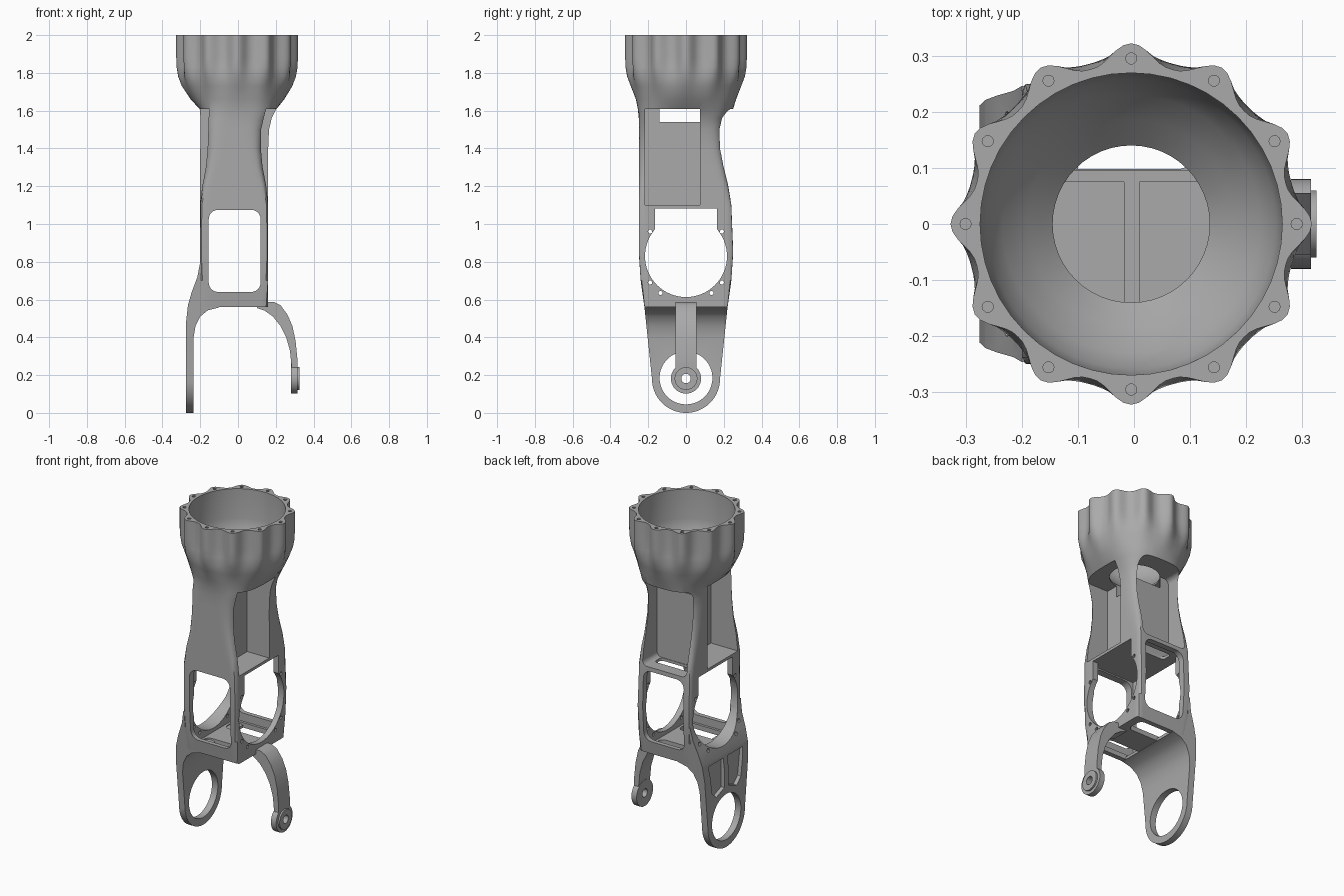
import bpy, bmesh, math

if "Cube" in bpy.data.objects:
    bpy.data.objects.remove(bpy.data.objects["Cube"], do_unlink=True)

grey = bpy.data.materials.new("plain_grey")
grey.use_nodes = True
COLOUR = (0.4, 0.4, 0.4, 1)
grey.diffuse_color = COLOUR
grey.node_tree.nodes["Principled BSDF"].inputs["Base Color"].default_value = COLOUR


def loft(name, rings):
    """Skin a list of equal-length closed rings and cap both ends."""
    bm = bmesh.new()
    loops = [[bm.verts.new(p) for p in ring] for ring in rings]
    n = len(loops[0])
    for a, b in zip(loops, loops[1:]):
        for i in range(n):
            bm.faces.new((a[i], a[(i + 1) % n], b[(i + 1) % n], b[i]))
    bm.faces.new(loops[0][::-1])
    bm.faces.new(loops[-1])
    bmesh.ops.recalc_face_normals(bm, faces=bm.faces)
    mesh = bpy.data.meshes.new(name)
    bm.to_mesh(mesh)
    bm.free()
    mesh.materials.append(grey)
    ob = bpy.data.objects.new(name, mesh)
    bpy.context.collection.objects.link(ob)
    return ob


def prism(name, pts, axis, lo, hi):
    """Extrude a 2D outline along an axis."""
    place = {"x": lambda u, v, d: (d, u, v),
             "y": lambda u, v, d: (u, d, v),
             "z": lambda u, v, d: (u, v, d)}[axis]
    return loft(name, [[place(u, v, d) for u, v in pts] for d in (lo, hi)])


def circle(u, v, r, n=48):
    return [(u + r * math.cos(math.tau * i / n), v + r * math.sin(math.tau * i / n))
            for i in range(n)]


def rect(u0, u1, v0, v1, r=0.0):
    if r == 0:
        return [(u0, v0), (u1, v0), (u1, v1), (u0, v1)]
    pts = []
    for k, (u, v) in enumerate([(u1 - r, v1 - r), (u0 + r, v1 - r),
                                (u0 + r, v0 + r), (u1 - r, v0 + r)]):
        for i in range(7):
            a = math.pi / 2 * (k + i / 6)
            pts.append((u + r * math.cos(a), v + r * math.sin(a)))
    return pts


def combine(target, tool, op="DIFFERENCE"):
    """Apply a boolean and throw the tool away."""
    mod = target.modifiers.new("shape", "BOOLEAN")
    mod.operation, mod.object, mod.solver = op, tool, "EXACT"
    bpy.context.view_layer.objects.active = target
    bpy.ops.object.modifier_apply(modifier=mod.name)
    bpy.data.objects.remove(tool, do_unlink=True)


def cut(target, pts, axis, lo, hi):
    combine(target, prism("cutter", pts, axis, lo, hi))


# Outer body: box at the bottom, waisted above, flaring into a lobed cup
def section(z, xl, xr, yf, yb, power, taper, lobes, n=144):
    cx, cy, hx, hy = (xl + xr) / 2, (yf + yb) / 2, (xr - xl) / 2, (yb - yf) / 2
    ring = []
    for i in range(n):
        a = math.tau * i / n
        c, s = math.cos(a), math.sin(a)
        r = (abs(c / hx) ** power + abs(s / hy) ** power) ** (-1 / power)
        bump = 0.285 + 0.037 * ((1 + math.cos(12 * a)) / 2) ** 1.3
        r += (bump - r) * lobes
        y = cy + r * s
        x = cx + r * c * (1 - taper * min(1, max(0, -y / 0.25)))
        ring.append((x, y, z))
    return ring


body = loft("arm_body", [section(*s) for s in (
    (0.56, -.2, .16, -.22, .22, 50, 0, 0),
    (0.70, -.2, .16, -.24, .24, 50, 0, 0),
    (0.85, -.2, .16, -.25, .25, 50, 0, 0),
    (1.10, -.2, .16, -.25, .24, 40, 0, 0),
    (1.20, -.2, .16, -.25, .225, 16, .06, 0),
    (1.30, -.2, .16, -.25, .205, 9, .16, 0),
    (1.40, -.2, .16, -.25, .19, 7, .2, 0),
    (1.50, -.2, .165, -.25, .195, 5, .16, 0),
    (1.56, -.2, .18, -.25, .21, 4, .08, 0),
    (1.61, -.205, .205, -.255, .25, 3, 0, 0),
    (1.66, -.25, .245, -.265, .265, 2.3, 0, 0),
    (1.73, -.292, .282, -.287, .287, 2, 0, .15),
    (1.78, -.308, .298, -.303, .303, 2, 0, .45),
    (1.83, -.315, .305, -.31, .31, 2, 0, .85),
    (1.88, -.315, .305, -.31, .31, 2, 0, 1),
    (2.00, -.315, .305, -.31, .31, 2, 0, 1))])

# Bowl inside the cup, with its round outlet
bowl = [(.14, 1.54), (.14, 1.62), (.185, 1.665), (.23, 1.715), (.258, 1.765),
        (.268, 1.82), (.27, 2.1)]
combine(body, loft("bowl_cutter", [[(x, y, z) for x, y in circle(-.005, 0, r)]
                                   for r, z in bowl]))

# Upper pockets: one on each side and one at the back
for lo, hi in ((-.4, -.018), (.01, .4)):
    cut(body, rect(-.217, .075, 1.1, 1.61), "x", lo, hi)
cut(body, rect(-.17, .13, 1.1, 1.61, .03), "y", .095, .4)

# Hollow lower bay with front and back windows
cut(body, rect(-.165, .125, .59, 1.083), "y", -.205, .205)
cut(body, rect(-.155, .12, .64, 1.075, .05), "y", -.4, .4)

# Floor and base openings
cut(body, rect(-.13, .1, .098, .165, .02), "z", 1.05, 1.12)
for side in (-1, 1):
    lo, hi = sorted((side * .08, side * .19))
    cut(body, rect(-.15, .11, lo, hi, .03), "z", .5, .62)

# Screw holes around the cup rim
for i in range(12):
    a = math.tau * i / 12
    cut(body, circle(-.005 + .295 * math.cos(a), .295 * math.sin(a), .01, 10), "z", 1.97, 2.1)

# Side plate: curved shoulder trimmed to a rounded paddle outline
shoulder = [(-.2, .8), (-.215, .72), (-.245, .64), (-.265, .57), (-.275, .48),
            (-.275, -.1), (-.235, -.1), (-.235, .4), (-.225, .46), (-.2, .51),
            (-.16, .543), (-.1, .558), (-.1, .575), (-.18, .59), (-.18, .8)]
plate = prism("side_plate", shoulder, "y", -.3, .3)
paddle = [(-.18 * math.cos(math.pi * i / 32), .18 - .18 * math.sin(math.pi * i / 32))
          for i in range(33)]
paddle += [(.22, .56), (.248, .82), (-.248, .82), (-.22, .56)]
combine(plate, prism("paddle_outline", paddle, "x", -.5, .1), "INTERSECT")
cut(plate, circle(0, .185, .14), "x", -.5, 0)
for side in (-1, 1):
    recess = [(side * y, z) for y, z in ((.02, .37), (.1, .34), (.14, .38), (.165, .55), (.02, .55))]
    cut(plate, recess, "x", -.4, -.252)

# Round side opening and its screw holes, through body and plate
for part in (body, plate):
    cut(part, circle(0, .83, .217, 64), "x", -.4, .4)
    for side in (-1, 1):
        for y, z in ((.19, .96), (.19, .69), (.135, .635)):
            cut(part, circle(side * y, z, .011, 10), "x", -.4, .4)
cut(body, rect(-.165, .165, .83, 1.083), "x", -.4, .4)

# Hooked arm with a round eye at its end
hook_path = [(.1, .587), (.19, .587), (.225, .57), (.262, .52), (.288, .46), (.305, .38),
             (.315, .28), (.315, .18), (.283, .18), (.283, .25), (.275, .33), (.255, .4),
             (.225, .46), (.185, .51), (.14, .542), (.1, .555)]
hook = prism("hook_arm", hook_path, "y", -.055, .055)
combine(hook, prism("eye", circle(0, .182, .08), "x", .28, .315), "UNION")
combine(hook, prism("eye_boss", circle(0, .182, .06), "x", .3, .325), "UNION")
cut(hook, circle(0, .182, .025, 24), "x", .2, .4)

# Smooth curved surfaces, keep edges crisp
for ob in (body, plate, hook):
    bpy.ops.object.select_all(action="DESELECT")
    ob.select_set(True)
    bpy.context.view_layer.objects.active = ob
    bpy.ops.object.shade_smooth_by_angle(angle=math.radians(30))
